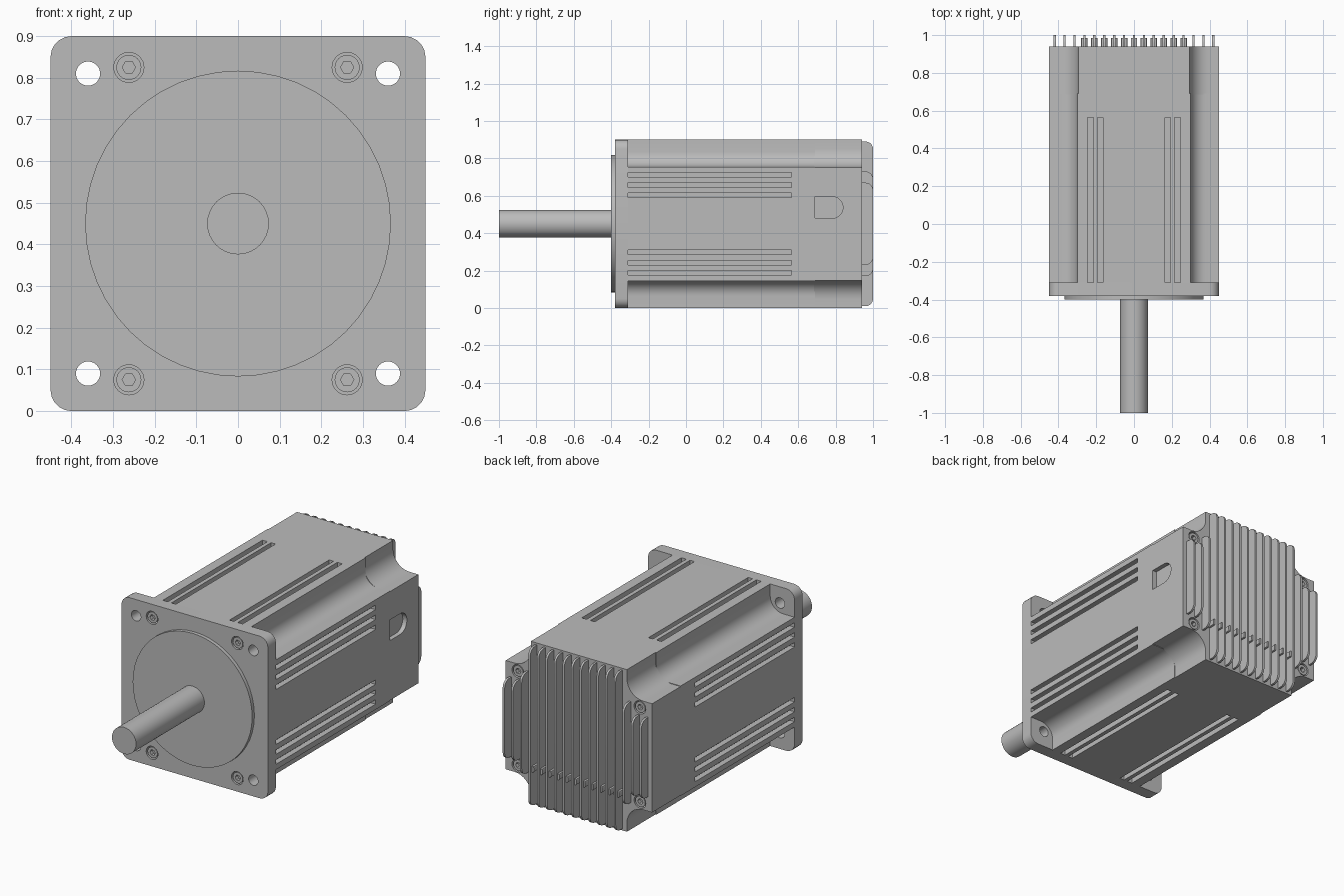
import bpy, bmesh, math

if "Cube" in bpy.data.objects:
    bpy.data.objects.remove(bpy.data.objects["Cube"])

MID = 0.45  # height of the shaft axis
GREY = (0.5, 0.5, 0.5, 1)
metal = bpy.data.materials.new("grey_metal")
metal.use_nodes = True
metal.diffuse_color = GREY
metal.node_tree.nodes["Principled BSDF"].inputs["Base Color"].default_value = GREY


def finish(obj):
    obj.data.shade_smooth()
    obj.data.set_sharp_from_angle(angle=math.radians(32))


def prism(name, outline, start, end, axis="y"):
    """Extrude an outline along y (points are x, z) or along x (points are y, z)."""
    place = (lambda p, t: (p[0], t, p[1])) if axis == "y" else (lambda p, t: (t, p[0], p[1]))
    bm = bmesh.new()
    a = [bm.verts.new(place(p, start)) for p in outline]
    b = [bm.verts.new(place(p, end)) for p in outline]
    bm.faces.new(a)
    bm.faces.new(b[::-1])
    for i in range(len(a)):
        j = (i + 1) % len(a)
        bm.faces.new((a[i], b[i], b[j], a[j]))
    bmesh.ops.recalc_face_normals(bm, faces=bm.faces)
    mesh = bpy.data.meshes.new(name)
    bm.to_mesh(mesh)
    bm.free()
    mesh.materials.append(metal)
    obj = bpy.data.objects.new(name, mesh)
    bpy.context.scene.collection.objects.link(obj)
    finish(obj)
    return obj


def arc(cx, cz, r, a0, a1, n):
    return [(cx + r * math.cos(math.radians(a0 + (a1 - a0) * i / n)),
             cz + r * math.sin(math.radians(a0 + (a1 - a0) * i / n))) for i in range(n + 1)]


def circle(cx, cz, r, n=32):
    return arc(cx, cz, r, 0, 360, n)[:-1]


def rounded(u0, u1, v0, v1, r, n=5):
    return (arc(u1 - r, v1 - r, r, 0, 90, n) + arc(u0 + r, v1 - r, r, 90, 180, n)
            + arc(u0 + r, v0 + r, r, 180, 270, n) + arc(u1 - r, v0 + r, r, 270, 360, n))


def cut(obj, cutters):
    """Subtract the cutters, keep the result and drop the helpers."""
    for c in cutters:
        c.hide_render = True
        mod = obj.modifiers.new("cut", "BOOLEAN")
        mod.operation = "DIFFERENCE"
        mod.solver = "EXACT"
        mod.object = c
    graph = bpy.context.evaluated_depsgraph_get()
    mesh = bpy.data.meshes.new_from_object(obj.evaluated_get(graph))
    obj.modifiers.clear()
    obj.data = mesh
    for c in cutters:
        bpy.data.objects.remove(c)
    finish(obj)


def body_outline(side_slots, top_slots, fillet, depth=0.03, half=0.45, wall=0.30, floor=0.305):
    """One quarter with slots and a filleted corner notch, mirrored four ways."""
    q = []
    for lo, hi in side_slots:
        q += [(half, lo), (half - depth, lo), (half - depth, hi), (half, hi)]
    q.append((half, floor))
    q += arc(wall + fillet, floor + fillet, fillet, 270, 180, 8)
    q.append((wall, half))
    for lo, hi in top_slots:
        q += [(hi, half), (hi, half - depth), (lo, half - depth), (lo, half)]
    ring = q + [(-x, z) for x, z in q[::-1]] + [(-x, -z) for x, z in q] + [(x, -z) for x, z in q[::-1]]
    return [(x, z + MID) for x, z in ring]


corners = [(sx, sz) for sx in (-1, 1) for sz in (-1, 1)]
screw_front = [(sx * 0.262, MID + sz * 0.375) for sx, sz in corners]
screw_back = [(sx * 0.375, MID + sz * 0.262) for sx, sz in corners]

# Mounting flange with through holes and screw recesses
flange = prism("flange", rounded(-0.45, 0.45, 0, 0.9, 0.05), -0.38, -0.31)
cut(flange, [prism("hole_cutter", circle(sx * 0.36, MID + sz * 0.36, 0.029), -0.5, -0.2) for sx, sz in corners]
    + [prism("recess_cutter", circle(x, z, 0.036), -0.5, -0.34) for x, z in screw_front])

# Pilot disc and shaft
prism("pilot_disc", circle(0, MID, 0.367, 48), -0.40, -0.37)
prism("shaft", circle(0, MID, 0.074), -1.0, -0.39)

# Slotted body section
prism("slotted_body", body_outline([(0.14, 0.165), (0.195, 0.22), (0.25, 0.275)],
                                   [(0.215, 0.245), (0.165, 0.192)], 0.08), -0.31, 0.565)
prism("plain_body", body_outline([], [], 0.08), 0.565, 0.69)

# Rear section with a D-shaped side pocket and screw recesses
rear = prism("rear_body", body_outline([], [], 0.10, wall=0.295, floor=0.302), 0.685, 0.94)
pocket = [(0.69, 0.595), (0.69, 0.48)] + arc(0.782, 0.5375, 0.0575, -90, 90, 12)
cut(rear, [prism("pocket_cutter", pocket, 0.425, 0.6, "x")]
    + [prism("recess_cutter", circle(x, z, 0.036), 0.90, 1.1) for x, z in screw_back])


# Socket-head screws
def screw(name, x, z, back, face, socket):
    head = prism(name, circle(x, z, 0.030, 24), back, face)
    cut(head, [prism("socket_cutter", circle(x, z, 0.016, 6), socket, 2 * face - socket)])


for x, z in screw_front:
    screw("front_screw", x, z, -0.335, -0.376, -0.355)
for x, z in screw_back:
    screw("rear_screw", x, z, 0.895, 0.937, 0.915)

# Rear cooling fins, shorter beside the screws, with small lugs on the tall ones
for i in range(-8, 9):
    x = i * 0.0525
    half = 0.44 if abs(i) <= 5 else 0.28 if abs(i) == 6 else 0.22
    r = 0.04
    fin = ([(0.93, MID - half), (1 - r, MID - half)]
           + arc(1 - r, MID - half + r, r, -90, 0, 5)[1:]
           + arc(1 - r, MID + half - r, r, 0, 90, 5) + [(0.93, MID + half)])
    prism("cooling_fin", fin, x - 0.006, x + 0.006, "x")
    if abs(i) <= 5:
        prism("fin_lug", rounded(x - 0.017, x + 0.017, 0.20, 0.235, 0.008, 2), 0.93, 0.985)
